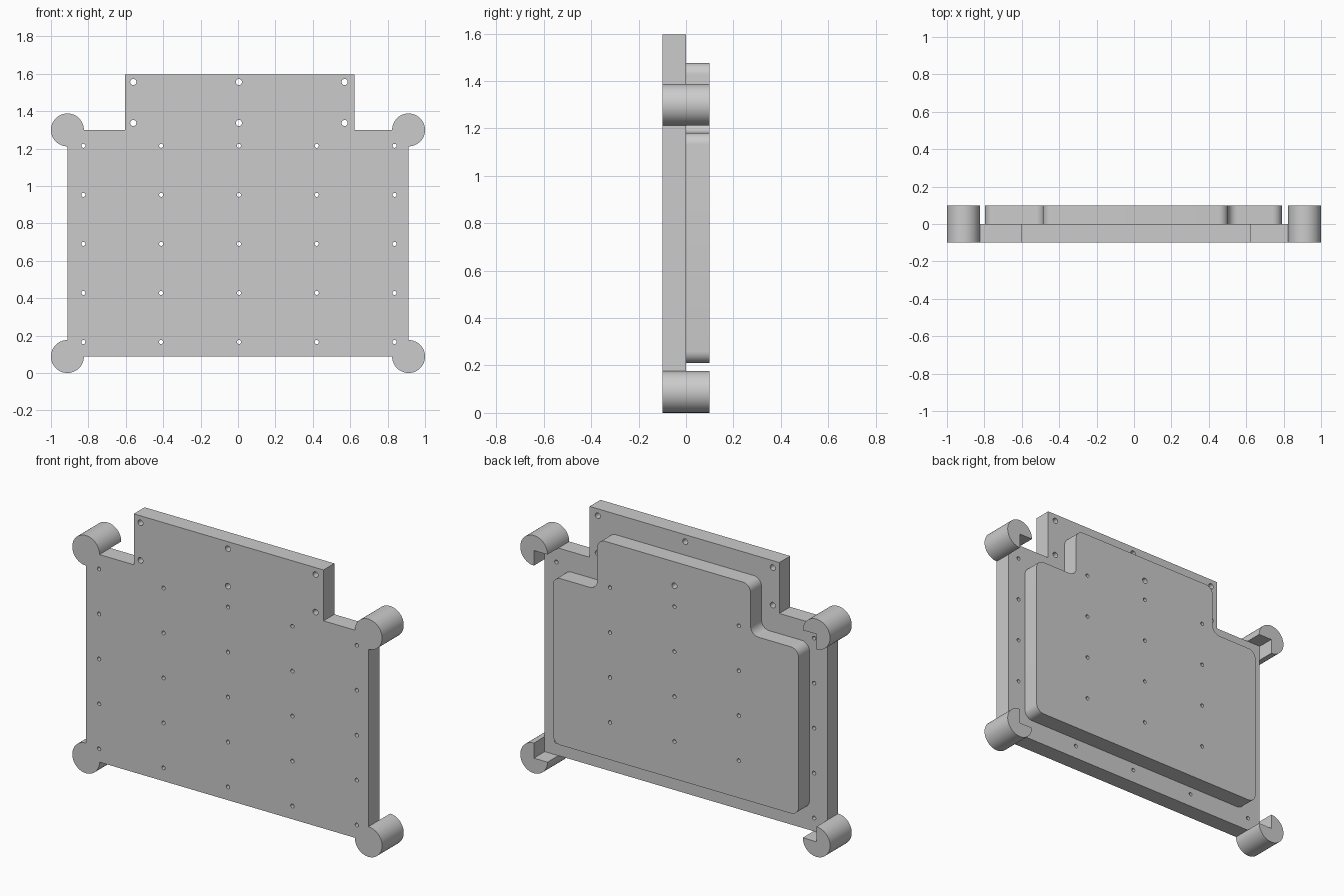
import bpy
import bmesh
from math import cos, sin, pi, radians
from mathutils import Vector

if "Cube" in bpy.data.objects:
    bpy.data.objects.remove(bpy.data.objects["Cube"], do_unlink=True)

grey = bpy.data.materials.new("plain grey")
grey.use_nodes = True
COLOUR = (0.6, 0.6, 0.6, 1)
grey.diffuse_color = COLOUR
grey.node_tree.nodes["Principled BSDF"].inputs["Base Color"].default_value = COLOUR


def arc(cx, cz, r, start, sweep, steps):
    return [Vector((cx + r * cos(start + sweep * i / steps),
                    cz + r * sin(start + sweep * i / steps))) for i in range(steps + 1)]


def circle(cx, cz, r, steps=20):
    return arc(cx, cz, r, 0, 2 * pi, steps)[:-1]


def fillet(points, r, steps=8):
    """Round every right-angled corner, inner or outer."""
    out = []
    for i, p in enumerate(points):
        a = (points[i - 1] - p).normalized()
        b = (points[(i + 1) % len(points)] - p).normalized()
        for k in range(steps + 1):
            t = pi / 2 * k / steps
            out.append(p + r * (a * (1 - sin(t)) + b * (1 - cos(t))))
    return out


def stepped_outline(x0, x1, z0, z1, tab_x0, tab_x1, tab_z):
    return [Vector(p) for p in ((x0, z0), (x1, z0), (x1, z1), (tab_x1, z1),
                                (tab_x1, tab_z), (tab_x0, tab_z), (tab_x0, z1), (x0, z1))]


def extrude_profile(name, loops, y0, y1):
    """Fill closed loops in the XZ plane, inner loops being holes, and give them depth."""
    curve = bpy.data.curves.new(name, 'CURVE')
    curve.dimensions = '2D'
    curve.fill_mode = 'BOTH'
    curve.extrude = (y1 - y0) / 2
    for loop in loops:
        spline = curve.splines.new('POLY')
        spline.points.add(len(loop) - 1)
        for point, p in zip(spline.points, loop):
            point.co = (p.x, p.y, 0, 1)
        spline.use_cyclic_u = True
    temp = bpy.data.objects.new(name + " profile", curve)
    bpy.context.collection.objects.link(temp)
    graph = bpy.context.evaluated_depsgraph_get()
    mesh = bpy.data.meshes.new_from_object(temp.evaluated_get(graph))
    bpy.data.objects.remove(temp, do_unlink=True)
    bpy.data.curves.remove(curve)
    bm = bmesh.new()
    bm.from_mesh(mesh)
    bmesh.ops.remove_doubles(bm, verts=bm.verts, dist=0.0002)
    for v in bm.verts:
        v.co = (v.co.x, (y0 + y1) / 2 - v.co.z, v.co.y)
    bmesh.ops.recalc_face_normals(bm, faces=bm.faces)
    bm.to_mesh(mesh)
    bm.free()
    mesh.materials.clear()
    mesh.materials.append(grey)
    obj = bpy.data.objects.new(name, mesh)
    bpy.context.collection.objects.link(obj)
    return obj


def smooth(obj):
    bpy.ops.object.select_all(action='DESELECT')
    obj.select_set(True)
    bpy.context.view_layer.objects.active = obj
    bpy.ops.object.shade_smooth_by_angle(angle=radians(30))


# Through holes: a small grid plus larger ones in the top tab
holes = [circle(0.005 + 0.416 * i, 0.166 + 0.2623 * j, 0.011)
         for i in range(-2, 3) for j in range(5)]
holes += [circle(0.005 + 0.565 * i, z, 0.0165) for i in (-1, 0, 1) for z in (1.337, 1.556)]


def inside(p, outline):
    hit = False
    for a, b in zip(outline, outline[1:] + outline[:1]):
        if (a.y > p.y) != (b.y > p.y) and p.x < a.x + (p.y - a.y) / (b.y - a.y) * (b.x - a.x):
            hit = not hit
    return hit


def with_holes(outline):
    return [outline] + [h for h in holes if inside(h[0], outline)]


# Base plate with its top tab
HALF, LOW, HIGH, R = 0.912, 0.0885, 1.30, 0.088
plate = stepped_outline(-HALF, HALF, LOW, HIGH, -0.603, 0.622, 1.597)
base = extrude_profile("base_plate", with_holes(plate), -0.1, 0)

# Three-quarter round corner posts, notched towards the middle
posts = []
for x, z, start in ((-HALF, LOW, pi / 2), (HALF, LOW, pi),
                    (HALF, HIGH, 3 * pi / 2), (-HALF, HIGH, 0)):
    posts.append([Vector((x, z))] + arc(x, z, R, start, 3 * pi / 2, 48))
corner_posts = extrude_profile("corner_posts", posts, -0.1, 0.1)

# Merge the posts into the plate
union = base.modifiers.new("join posts", 'BOOLEAN')
union.operation = 'UNION'
union.solver = 'EXACT'
union.object = corner_posts
bpy.context.view_layer.objects.active = base
bpy.ops.object.modifier_apply(modifier=union.name)
bpy.data.objects.remove(corner_posts, do_unlink=True)
smooth(base)

# Raised panel with rounded corners on the back
panel = fillet(stepped_outline(-0.797, 0.79, 0.21, 1.182, -0.487, 0.503, 1.477), 0.05)
smooth(extrude_profile("raised_panel", with_holes(panel), 0, 0.1))
